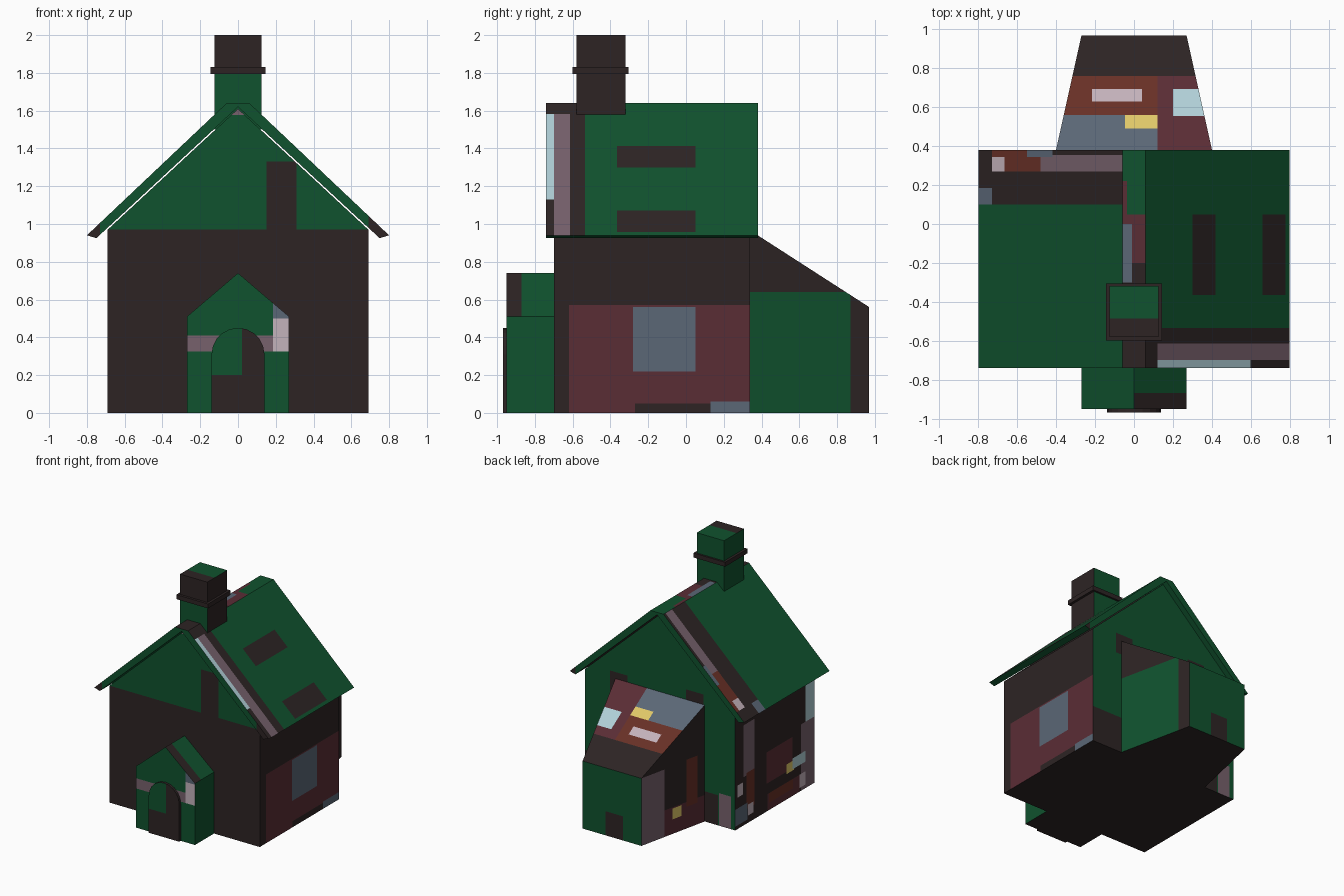
import bpy, bmesh, math
from mathutils import Vector

if "Cube" in bpy.data.objects:
    bpy.data.objects.remove(bpy.data.objects["Cube"])


def linear(c):
    c /= 255
    return c / 12.92 if c <= 0.04045 else ((c + 0.055) / 1.055) ** 2.4


COLOURS = {
    "dark_brown": (45, 36, 36), "green": (16, 82, 46), "maroon": (90, 45, 53),
    "slate": (91, 103, 118), "mauve": (119, 97, 108), "pale_pink": (196, 178, 187),
    "pale_blue": (176, 207, 215), "rust": (104, 48, 38), "yellow": (224, 200, 104),
}
NAMES = list(COLOURS)
DARK, GREEN, MAROON, SLATE, MAUVE, PINK, BLUE, RUST, YELLOW = range(9)
MATS = []
for name, rgb in COLOURS.items():
    mat = bpy.data.materials.new(name)
    mat.diffuse_color = (*[linear(c) for c in rgb], 1)
    mat.use_nodes = True
    mat.node_tree.nodes["Principled BSDF"].inputs["Base Color"].default_value = mat.diffuse_color
    MATS.append(mat)

FRONT, BACK, LEFT, RIGHT = (0, -1, 0), (0, 1, 0), (-1, 0, 0), (1, 0, 0)
TOP, BOTTOM = (0, 0, 1), (0, 0, -1)
SLOPE_L, SLOPE_R, SLOPE_B = (-.69, 0, .72), (.69, 0, .72), (0, .54, .84)
UNDER_R = (-.69, 0, -.72)


def patch(bm, colour, facing, **box):
    """Cut a rectangle into the faces that look one way and colour it."""
    box = {"xyz".index(k): v for k, v in box.items()}
    facing = Vector(facing).normalized()

    def hits(f):
        if f.normal.dot(facing) < 0.95:
            return False
        for ax, (lo, hi) in box.items():
            c = [v.co[ax] for v in f.verts]
            if max(c) < lo + 1e-4 or min(c) > hi - 1e-4:
                return False
        return True

    for ax, bounds in box.items():
        for b in bounds:
            faces = [f for f in bm.faces if hits(f)]
            if not faces:
                return
            edges = {e for f in faces for e in f.edges}
            verts = {v for f in faces for v in f.verts}
            co, no = Vector(), Vector()
            co[ax], no[ax] = b, 1
            bmesh.ops.bisect_plane(bm, geom=list(verts) + list(edges) + faces,
                                   dist=1e-4, plane_co=co, plane_no=no)
            bm.normal_update()
    for f in bm.faces:
        if hits(f):
            c = f.calc_center_median()
            if all(lo < c[ax] < hi for ax, (lo, hi) in box.items()):
                f.material_index = colour


def prism(name, profile, lo, hi, base, patches=(), axis="y", top=None):
    """Extrude a profile along y (x,z points) or z (x,y points)."""
    bm = bmesh.new()
    rings = []
    for d in (lo, hi):
        rings.append([bm.verts.new((a, d, b) if axis == "y" else (a, b, d))
                      for a, b in profile])
    if top:
        for v in rings[1]:
            v.co.z = top(v.co.y)
    n = len(profile)
    bm.faces.new(rings[0])
    bm.faces.new(rings[1][::-1])
    for i in range(n):
        j = (i + 1) % n
        bm.faces.new((rings[0][i], rings[1][i], rings[1][j], rings[0][j]))
    bmesh.ops.recalc_face_normals(bm, faces=bm.faces)
    bm.normal_update()
    for f in bm.faces:
        f.material_index = base
    for colour, facing, box in patches:
        patch(bm, colour, facing, **box)
    me = bpy.data.meshes.new(name)
    for m in MATS:
        me.materials.append(m)
    bm.to_mesh(me)
    bm.free()
    ob = bpy.data.objects.new(name, me)
    bpy.context.collection.objects.link(ob)
    return ob


def rect(w, z0, z1):
    return [(-w, z0), (w, z0), (w, z1), (-w, z1)]


# House body with gables
prism("house_body", [(-.69, 0), (.69, 0), (.69, .97), (0, 1.61), (-.69, .97)], -.70, .34, DARK, [
    (GREEN, FRONT, dict(z=(.97, 2))),
    (DARK, FRONT, dict(x=(.15, .31), z=(.97, 1.33))),
    (MAUVE, FRONT, dict(z=(1.578, 2))),
    # right wall
    (MAROON, RIGHT, dict(y=(-.62, .4), z=(-1, .57))),
    (SLATE, RIGHT, dict(y=(-.28, .05), z=(.22, .56))),
    (DARK, RIGHT, dict(y=(-.27, .13), z=(-1, .05))),
    (SLATE, RIGHT, dict(y=(.13, .4), z=(-1, .06))),
    # back wall
    (GREEN, BACK, dict(z=(-1, 2))),
    (DARK, BACK, dict(x=(.41, .8), z=(-1, .30))),
    (DARK, BACK, dict(x=(-.53, -.4), z=(-1, .25))),
    (MAUVE, BACK, dict(x=(-.65, -.54), z=(-1, .27))),
    (DARK, BACK, dict(x=(.30, .46), z=(.85, 1.02))),
    (DARK, BACK, dict(x=(-.40, -.24), z=(.85, 1.05))),
    # left wall
    (MAUVE, LEFT, dict(y=(.09, .23), z=(.40, .83))),
    (RUST, LEFT, dict(y=(.09, .19), z=(.12, .42))),
    (PINK, LEFT, dict(y=(.24, .31), z=(.26, .36))),
    (SLATE, LEFT, dict(y=(.18, .4), z=(.03, .17))),
    (PINK, LEFT, dict(y=(.10, .17), z=(.06, .15))),
    (MAROON, LEFT, dict(y=(-.41, -.07), z=(.23, .49))),
    (MAROON, LEFT, dict(y=(-.50, -.08), z=(-1, .14))),
    (RUST, LEFT, dict(y=(-.42, -.10), z=(.06, .14))),
    (YELLOW, LEFT, dict(y=(-.43, -.33), z=(.21, .29))),
    (MAUVE, LEFT, dict(y=(-.8, -.52), z=(-1, .55))),
    (BLUE, LEFT, dict(y=(-.58, -.41), z=(.22, .31))),
    (PINK, LEFT, dict(y=(-.58, -.50), z=(.03, .14))),
    (BLUE, LEFT, dict(y=(-.8, -.58), z=(.55, .85))),
])

# Main roof with a narrow flat ridge
prism("main_roof", [(-.80, .94), (-.06, 1.64), (.06, 1.64), (.80, .94),
                    (.75, .925), (0, 1.62), (-.75, .925)], -.74, .38, GREEN, [
    (DARK, FRONT, dict(x=(.69, 1))),
    (DARK, FRONT, dict(x=(-1, -.73))),
    (DARK, BACK, dict(x=(.75, 1))),
    (DARK, UNDER_R, dict(x=(0, 1))),
    # right slope
    (DARK, SLOPE_R, dict(y=(-1, -.535))),
    (MAUVE, SLOPE_R, dict(x=(.12, 1), y=(-1, -.615))),
    (DARK, SLOPE_R, dict(x=(.60, 1), y=(-1, -.70))),
    (BLUE, SLOPE_R, dict(x=(.12, .60), y=(-1, -.70))),
    (DARK, SLOPE_R, dict(x=(.30, .42), y=(-.365, .05))),
    (DARK, SLOPE_R, dict(x=(.66, .78), y=(-.365, .05))),
    # left slope
    (DARK, SLOPE_L, dict(y=(.10, 1))),
    (SLATE, SLOPE_L, dict(x=(-1, -.73), y=(.10, .185))),
    (RUST, SLOPE_L, dict(x=(-.73, -.48), y=(.27, 1))),
    (MAUVE, SLOPE_L, dict(x=(-.48, 0), y=(.27, .355))),
    (PINK, SLOPE_L, dict(x=(-.73, -.665), y=(.27, .345))),
    (SLATE, SLOPE_L, dict(x=(-.55, -.42), y=(.345, 1))),
    # ridge
    (DARK, TOP, dict(y=(-1, -.20))),
    (MAROON, TOP, dict(y=(-.20, .05))),
    (MAROON, TOP, dict(x=(-1, -.035), y=(.05, .22))),
    (SLATE, TOP, dict(x=(-1, -.01), y=(-.30, 0))),
])

# Chimney and its collar
prism("chimney", rect(.125, 1.50, 2.0), -.58, -.32, GREEN, [
    (DARK, RIGHT, dict(z=(0, 3))),
    (DARK, FRONT, dict(z=(1.80, 3))),
    (DARK, TOP, dict(y=(-1, -.485))),
])
prism("chimney_collar", rect(.145, 1.795, 1.832), -.60, -.305, DARK)

# Lean-to at the back, tapering away from the house
prism("lean_to", [(-.41, .34), (.41, .34), (.27, .97), (-.27, .97)], 0, 1, GREEN, [
    (DARK, BOTTOM, dict(y=(0, 1))),
    (DARK, BACK, dict(x=(-.10, .06), z=(-1, .20))),
    # right side
    (DARK, RIGHT, dict(z=(.64, 2))),
    (DARK, RIGHT, dict(y=(.87, 1))),
    # left side
    (DARK, LEFT, dict(z=(-1, 2))),
    (MAROON, LEFT, dict(y=(0, .74), z=(-1, .22))),
    (MAUVE, LEFT, dict(y=(.74, 1), z=(-1, .56))),
    (RUST, LEFT, dict(y=(.41, .52), z=(.18, .57))),
    (YELLOW, LEFT, dict(y=(.57, .66), z=(.12, .21))),
    # sloping roof
    (DARK, SLOPE_B, dict(y=(.76, 1))),
    (RUST, SLOPE_B, dict(x=(-1, .12), y=(.56, .76))),
    (SLATE, SLOPE_B, dict(x=(-1, .12), y=(0, .56))),
    (MAROON, SLOPE_B, dict(x=(.12, 1), y=(0, .76))),
    (PINK, SLOPE_B, dict(x=(-.215, .04), y=(.63, .695))),
    (YELLOW, SLOPE_B, dict(x=(-.045, .12), y=(.49, .56))),
    (BLUE, SLOPE_B, dict(x=(.20, 1), y=(.555, .695))),
], axis="z", top=lambda y: .56 + (.97 - y) * .644)

# Front porch
prism("porch", [(-.27, 0), (.27, 0), (.27, .51), (0, .74), (-.27, .51)], -.95, -.70, GREEN, [
    (DARK, BOTTOM, dict(y=(-1, 0))),
    (MAUVE, FRONT, dict(z=(.325, .41))),
    (PINK, FRONT, dict(x=(.185, 1), z=(.325, .50))),
    (SLATE, FRONT, dict(x=(.185, 1), z=(.50, 1))),
    (DARK, SLOPE_R, dict(y=(-1, -.87))),
])

# Arched door
arch = [(.14 * math.cos(a), .31 + .14 * math.sin(a))
        for a in (math.pi * i / 10 for i in range(11))]
prism("door", [(-.14, 0), (.14, 0)] + arch, -.97, -.94, DARK, [
    (GREEN, FRONT, dict(x=(-1, .02), z=(.20, 1))),
])
